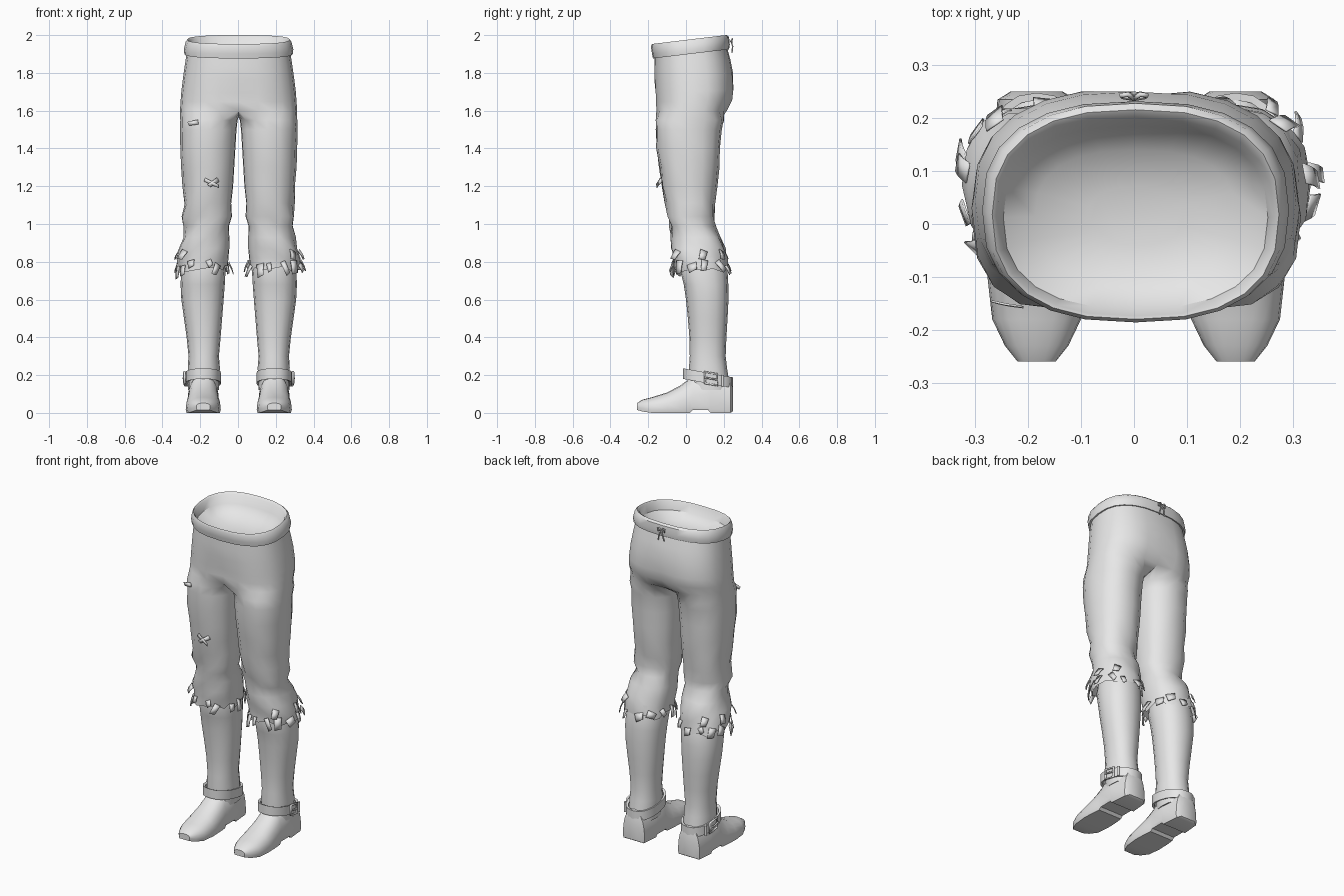
import bpy, bmesh, math, random
from math import sin, cos, radians, copysign
from mathutils import Vector

random.seed(4)
cube = bpy.data.objects.get("Cube")
if cube:
    bpy.data.objects.remove(cube, do_unlink=True)

grey = bpy.data.materials.new("plain_grey")
grey.use_nodes = True
grey.diffuse_color = (0.8, 0.8, 0.8, 1)
grey.node_tree.nodes["Principled BSDF"].inputs["Base Color"].default_value = (0.8, 0.8, 0.8, 1)


def finish(bm, name, angle=40):
    bmesh.ops.recalc_face_normals(bm, faces=bm.faces)
    mesh = bpy.data.meshes.new(name)
    bm.to_mesh(mesh)
    bm.free()
    mesh.materials.append(grey)
    obj = bpy.data.objects.new(name, mesh)
    bpy.context.collection.objects.link(obj)
    bpy.ops.object.select_all(action='DESELECT')
    obj.select_set(True)
    bpy.context.view_layer.objects.active = obj
    bpy.ops.object.shade_smooth_by_angle(angle=radians(angle))
    return obj


def bridge(bm, a, b):
    for i in range(len(a)):
        j = (i + 1) % len(a)
        bm.faces.new((a[i], a[j], b[j], b[i]))


def loft(bm, rings, cap_start=False, cap_end=False):
    loops = [[bm.verts.new(p) for p in r] for r in rings]
    for a, b in zip(loops, loops[1:]):
        bridge(bm, a, b)
    if cap_start:
        bm.faces.new(loops[0])
    if cap_end:
        bm.faces.new(loops[-1])
    return loops


def power(v, n):
    return copysign(abs(v) ** (2 / n), v)


def oval(x0, x1, y0, y1, a, n=2.3):
    """Point on a rounded outline: a = 0 at x0, 90 at y0, 180 at x1."""
    return ((x0 + x1) / 2 - (x1 - x0) / 2 * power(cos(a), n),
            (y0 + y1) / 2 - (y1 - y0) / 2 * power(sin(a), n))


def tube(name, points, radius, cyclic=False):
    curve = bpy.data.curves.new(name, 'CURVE')
    curve.dimensions = '3D'
    curve.bevel_depth = radius
    curve.bevel_resolution = 1
    curve.use_fill_caps = True
    spline = curve.splines.new('POLY')
    spline.points.add(len(points) - 1)
    for sp, p in zip(spline.points, points):
        sp.co = (*p, 1)
    spline.use_cyclic_u = cyclic
    curve.materials.append(grey)
    bpy.context.collection.objects.link(bpy.data.objects.new(name, curve))


# Trouser leg outline by height: z, inner x, outer x, front y, back y
LEG = [(1.55, .006, .310, -.161, .200), (1.50, .012, .310, -.160, .188),
       (1.40, .018, .310, -.155, .180), (1.30, .024, .305, -.140, .175),
       (1.20, .030, .298, -.128, .165), (1.11, .040, .292, -.110, .157),
       (1.04, .036, .300, -.098, .145), (0.99, .052, .286, -.086, .150),
       (0.93, .050, .298, -.078, .185), (0.87, .050, .314, -.078, .203),
       (0.82, .055, .324, -.066, .213), (0.765, .058, .324, -.060, .222)]


def leg_point(side, a, z):
    """Point on the trouser leg surface."""
    z = max(min(z, LEG[0][0]), LEG[-1][0])
    for hi, lo in zip(LEG, LEG[1:]):
        if lo[0] <= z <= hi[0]:
            t = (hi[0] - z) / (hi[0] - lo[0])
            box = [h + (l - h) * t for h, l in zip(hi[1:], lo[1:])]
            break
    x, y = oval(*box, a)
    return Vector((side * x + .004, y, z))


# Trousers: seat rings, then two legs sharing a crotch seam
SIDES = 24
SEAT = [(1.92, .272, -.165, .215), (1.85, .283, -.168, .235), (1.78, .293, -.168, .250),
        (1.70, .303, -.166, .256), (1.65, .307, -.164, .250), (1.60, .310, -.162, .222)]


def waist_ring(z, hx, y0, y1, tilt=.12, cleft=0):
    pts = []
    for i in range(SIDES):
        x, y = oval(-hx, hx, y0, y1, math.tau * i / SIDES + math.pi / 2, 2.5)
        y -= copysign(cleft, y) * max(0, 1 - abs(x) / .08)
        pts.append((x + .003, y, z + tilt * (y - .02)))
    return pts


bm = bmesh.new()
seat = loft(bm, [waist_ring(*r, tilt=.12 * (r[0] - 1.6) / .32, cleft=.015 * (r[0] < 1.75))
                 for r in SEAT])[-1]
half = SIDES // 2
front, back = seat[0].co, seat[half].co
seam = []
for k in range(1, 6):
    p = back.lerp(front, k / 6)
    p.z -= .035 * sin(math.pi * k / 6)
    seam.append(bm.verts.new(p))
angles = [radians(40 + 280 * i / half) for i in range(half + 1)]
angles += [radians(320 + 80 * k / 6) for k in range(1, 6)]
for side in (1, -1):
    outer = seat[:half + 1] if side == 1 else [seat[-i % SIDES] for i in range(half + 1)]
    rings = []
    for z, *box in LEG:
        folds = .007 if z < 1.12 else .002
        hem = z == LEG[-1][0]
        ring = []
        for i, a in enumerate(angles):
            p = leg_point(side, a, z)
            bulge = folds * sin(3 * a + 37 * z + side) + random.uniform(-.002, .002)
            if cos(a) < .5:
                p += Vector((-side * cos(a), -sin(a), 0)) * bulge
            if hem:
                p.z += random.uniform(-.022, .018)
            ring.append(p)
        rings.append(ring)
    # turned-in lining above the hem
    mid = sum(rings[-1], Vector()) / len(angles)
    rings.append([mid + (p - mid) * .93 + Vector((0, 0, .06)) for p in rings[-1]])
    loops = loft(bm, rings)
    bridge(bm, outer + seam, loops[0])
finish(bm, "trousers", 50)

# Waistband with a sunken inner lining
bm = bmesh.new()
loft(bm, [waist_ring(*r) for r in (
    (1.905, .270, -.163, .213), (1.900, .287, -.175, .228), (1.925, .290, -.180, .232),
    (1.965, .280, -.186, .228), (1.977, .271, -.180, .216), (1.968, .262, -.174, .200),
    (1.920, .250, -.160, .185), (1.880, .190, -.110, .140), (1.860, .090, -.040, .070))],
    cap_end=True)
finish(bm, "waistband")

# Small tied bow at the back of the waistband
for side in (1, -1):
    loop = [(side * x, .237 + y, 1.965 + z) for x, y, z in
            ((0, 0, 0), (.012, .008, .014), (.024, .006, .010), (.022, .004, -.004))]
    tube("bow_loop", loop, .005, True)
    tube("bow_tail", [(0, .24, 1.965), (side * .012, .247, 1.94), (side * .02, .243, 1.905)], .004)


def strip(bm, side, deg, z, width, length, roll=0, flare=.25):
    """Loose torn cloth strip rooted on a trouser leg."""
    a = radians(deg)
    p = leg_point(side, a, z)
    out = Vector((-side * cos(a), -sin(a), 0)).normalized()
    across = out.cross(Vector((0, 0, 1)))
    r = radians(roll)
    down = Vector((0, 0, -1)) * cos(r) + across * sin(r)
    wide = across * cos(r) + Vector((0, 0, 1)) * sin(r)
    rows = []
    for t in (0, .55, 1):
        c = p + down * length * t + out * (.006 + length * flare * t * (1.6 - t * .6))
        w = wide * width * (.5 - .08 * t)
        rows.append([bm.verts.new(c - w), bm.verts.new(c + w + down * .008 * t)])
    for u, v in zip(rows, rows[1:]):
        bm.faces.new((u[0], u[1], v[1], v[0]))


# Frayed strips around both hems, and a few torn patches
for side, word in ((1, "left"), (-1, "right")):
    bm = bmesh.new()
    for i in range(13):
        strip(bm, side, i * 27.7 + random.uniform(-8, 8), .79 + random.uniform(-.015, .02),
              random.uniform(.025, .055), random.uniform(.03, .07),
              random.uniform(-35, 35), random.uniform(.1, .5))
    for deg in (135, 190, 235):
        strip(bm, side, deg, .86, .04, .045, 20, .5)
    if side < 0:
        strip(bm, side, 108, 1.54, .025, .05, 80, .15)
        strip(bm, side, 95, 1.235, .02, .08, -65, .15)
        strip(bm, side, 70, 1.235, .025, .06, 60, .15)
    obj = finish(bm, word + "_frayed_strips", 30)
    solid = obj.modifiers.new("thickness", 'SOLIDIFY')
    solid.thickness = .004

# Boots: shaft, foot, ankle strap and buckle
SHAFT = [(.80, .075, .300, -.020, .205), (.75, .070, .305, -.030, .220),
         (.68, .074, .308, -.012, .224), (.60, .080, .304, 0, .225),
         (.50, .088, .290, .010, .220), (.40, .096, .276, .018, .214),
         (.30, .105, .266, .020, .210), (.24, .100, .270, .016, .217),
         (.12, .105, .268, .020, .235)]
# Foot sections: y, half width, top z, sole z
FOOT = [(.250, .050, .130, .010), (.235, .074, .185, 0), (.130, .084, .215, 0),
        (.118, .084, .215, .014), (.035, .084, .198, .014), (.020, .085, .182, 0),
        (-.030, .090, .145, 0), (-.100, .093, .108, 0), (-.180, .084, .083, 0),
        (-.230, .060, .070, .007), (-.260, .036, .052, .016)]
ANKLE = .188
for side, word in ((1, "left"), (-1, "right")):
    bm = bmesh.new()
    loft(bm, [[Vector((side * x + .004, y, z)) for x, y in
               (oval(*box, math.tau * i / 16, 2.2) for i in range(16))]
              for z, *box in SHAFT], True, True)
    finish(bm, word + "_boot_shaft")

    bm = bmesh.new()
    sections = []
    for y, w, top, sole in FOOT:
        cx = side * ANKLE + .004
        base = sole + .018
        arc = [(cx + w * power(cos(math.pi * k / 10), 2.4), y,
                base + (top - base) * sin(math.pi * k / 10) ** .85) for k in range(11)]
        sections.append(arc + [(cx - w * .94, y, sole), (cx + w * .94, y, sole)])
    loft(bm, sections, True, True)
    finish(bm, word + "_boot_foot")

    bm = bmesh.new()
    profile = ((-.024, -.008), (-.028, .006), (.028, .006), (.024, -.008))
    rings = []
    for dz, grow in profile:
        ring = []
        for i in range(20):
            x, y = oval(-.088 - grow, .088 + grow, -.010 - grow, .242 + grow,
                        math.tau * i / 20, 2.3)
            ring.append((side * (ANKLE + x) + .004, y, .205 - .18 * y + dz))
        rings.append(ring)
    loops = loft(bm, rings)
    bridge(bm, loops[-1], loops[0])
    finish(bm, word + "_ankle_strap")

    # buckle on the outer side
    def at(y, dz, lift=0):
        return (side * (ANKLE + .099 + lift) + .004, y, .205 - .18 * y + dz)
    tube(word + "_buckle", [at(.10, -.03), at(.165, -.03, -.004),
                            at(.165, .03, -.004), at(.10, .03)], .007, True)
    tube(word + "_buckle_prong", [at(.165, 0, -.002), at(.13, 0, .006), at(.098, 0, .004)], .005)
    tube(word + "_strap_keeper", [at(.195, -.03, -.012), at(.195, .03, -.012)], .008)
